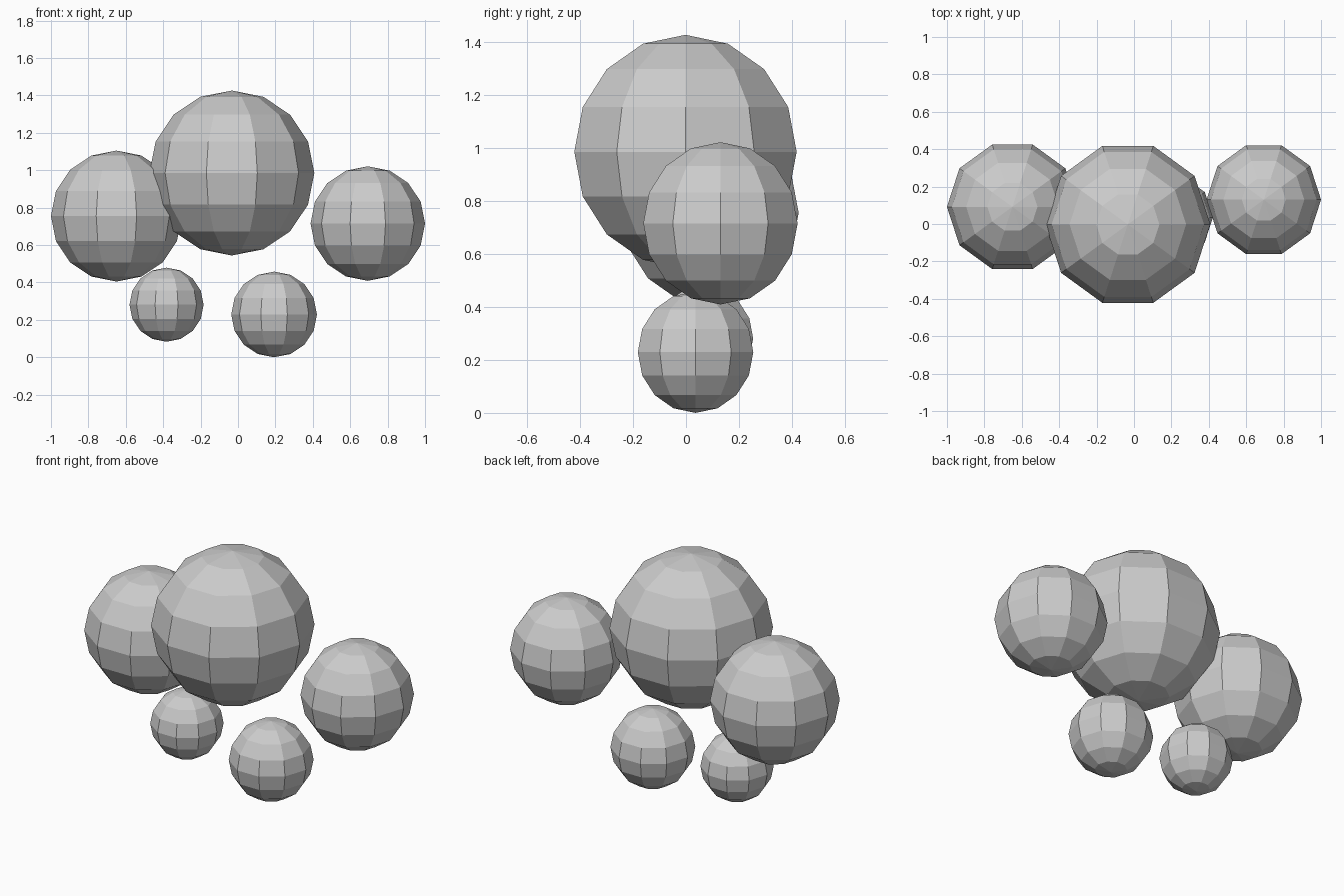
import bpy
import math

if "Cube" in bpy.data.objects:
    bpy.data.objects.remove(bpy.data.objects["Cube"])

# Flat-shaded low-poly puffs: name -> (centre, radius)
BALLS = {
    "main_ball": ((-0.033, -0.002, 0.985), 0.441),
    "left_ball": ((-0.65, 0.092, 0.755), 0.35),
    "right_ball": ((0.694, 0.13, 0.715), 0.306),
    "lower_left_ball": ((-0.382, 0.065, 0.281), 0.198),
    "lower_right_ball": ((0.193, 0.036, 0.229), 0.229),
}


def ball(name, centre, radius):
    # Quarter turn puts a corner of each ten-sided ring on the x axis
    bpy.ops.mesh.primitive_uv_sphere_add(
        segments=10, ring_count=8, radius=radius,
        location=centre, rotation=(0, 0, math.radians(90)))
    bpy.context.object.name = name


for name, (centre, radius) in BALLS.items():
    ball(name, centre, radius)
